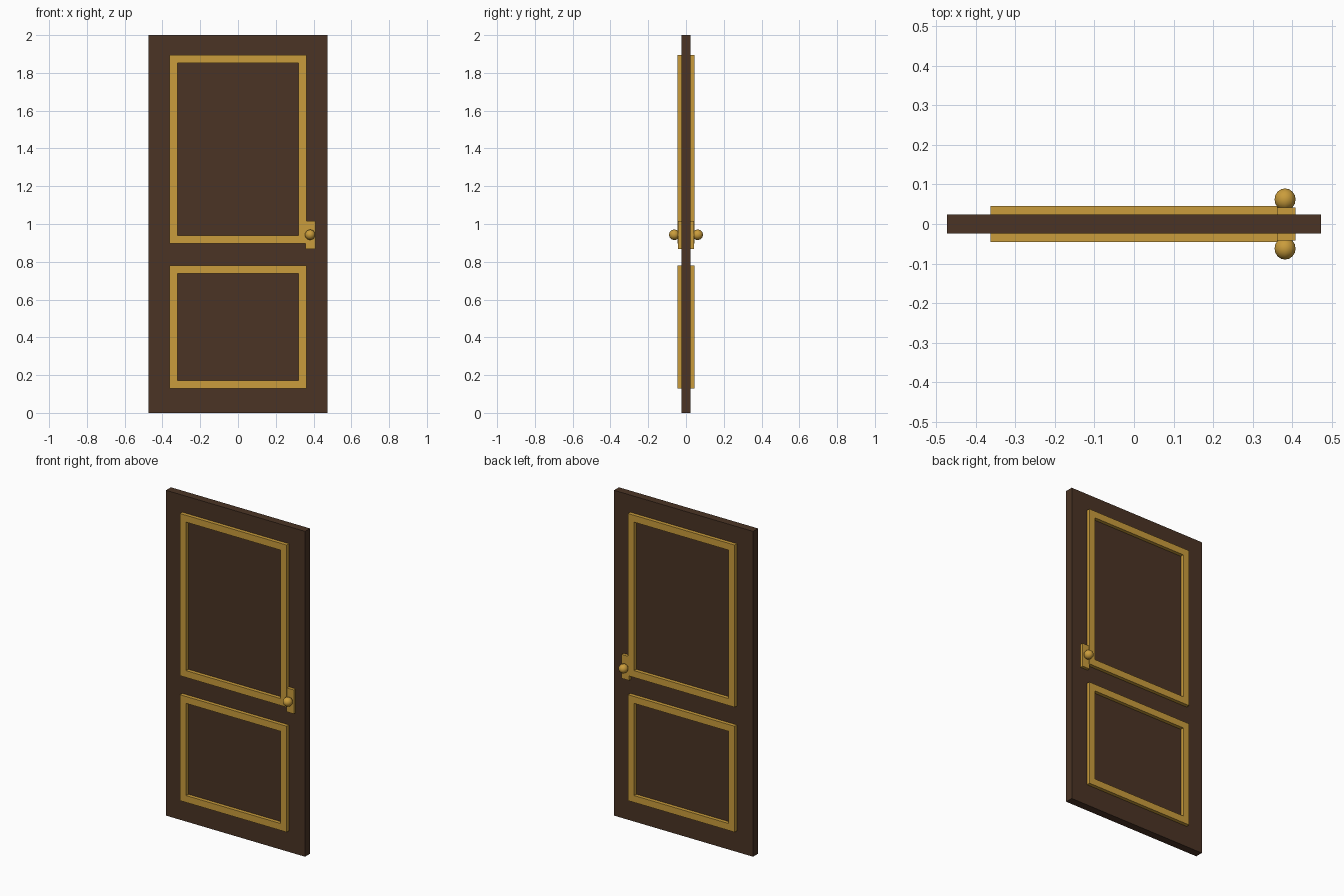
import bpy, bmesh, math
from mathutils import Matrix, Vector

if "Cube" in bpy.data.objects:
    bpy.data.objects.remove(bpy.data.objects["Cube"])


def make_material(name, rgb):
    m = bpy.data.materials.new(name)
    m.diffuse_color = (*rgb, 1.0)
    m.use_nodes = True
    m.node_tree.nodes["Principled BSDF"].inputs["Base Color"].default_value = m.diffuse_color
    return m


WOOD = make_material("dark_brown_wood", (0.069, 0.034, 0.018))
BRASS = make_material("golden_brass", (0.59, 0.335, 0.045))


def finish(name, bm, mat):
    bmesh.ops.recalc_face_normals(bm, faces=bm.faces)
    me = bpy.data.meshes.new(name)
    bm.to_mesh(me)
    bm.free()
    me.materials.append(mat)
    ob = bpy.data.objects.new(name, me)
    bpy.context.collection.objects.link(ob)
    return ob


def box(name, lo, hi, mat):
    lo, hi = Vector(lo), Vector(hi)
    bm = bmesh.new()
    bmesh.ops.create_cube(bm, size=1, matrix=Matrix.Translation((lo + hi) / 2)
                          @ Matrix.Diagonal((*(hi - lo), 1)))
    return finish(name, bm, mat)


def frame(name, x, z0, z1, w, y0, y1, mat):
    # rectangular ring: outer and inner loops on two depth planes
    bm = bmesh.new()
    rings = []
    for inset, y in ((0, y0), (0, y1), (w, y1), (w, y0)):
        a, b, c = x - inset, z0 + inset, z1 - inset
        rings.append([bm.verts.new((px, y, pz))
                      for px, pz in ((-a, b), (a, b), (a, c), (-a, c))])
    for i in range(4):
        r, s = rings[i], rings[(i + 1) % 4]
        for j in range(4):
            k = (j + 1) % 4
            bm.faces.new((r[j], r[k], s[k], s[j]))
    return finish(name, bm, mat)


# door slab
box("door_panel", (-0.473, -0.024, 0), (0.473, 0.024, 2), WOOD)

for side, s in (("front", -1), ("back", 1)):
    # raised trim frames
    for part, z0, z1 in (("upper", 0.898, 1.895), ("lower", 0.13, 0.781)):
        frame(f"{side}_{part}_trim", 0.363, z0, z1, 0.042, s * 0.024, s * 0.046, BRASS)
    # lock plate
    ys = sorted((s * 0.024, s * 0.042))
    box(f"{side}_lock_plate", (0.358, ys[0], 0.868), (0.409, ys[1], 1.015), BRASS)
    # round knob
    bm = bmesh.new()
    bmesh.ops.create_uvsphere(bm, u_segments=10, v_segments=8, radius=0.028,
                              matrix=Matrix.Translation((0.382, s * 0.062, 0.943))
                              @ Matrix.Rotation(math.pi / 2, 4, 'X'))
    for f in bm.faces:
        f.smooth = True
    finish(f"{side}_knob", bm, BRASS)
